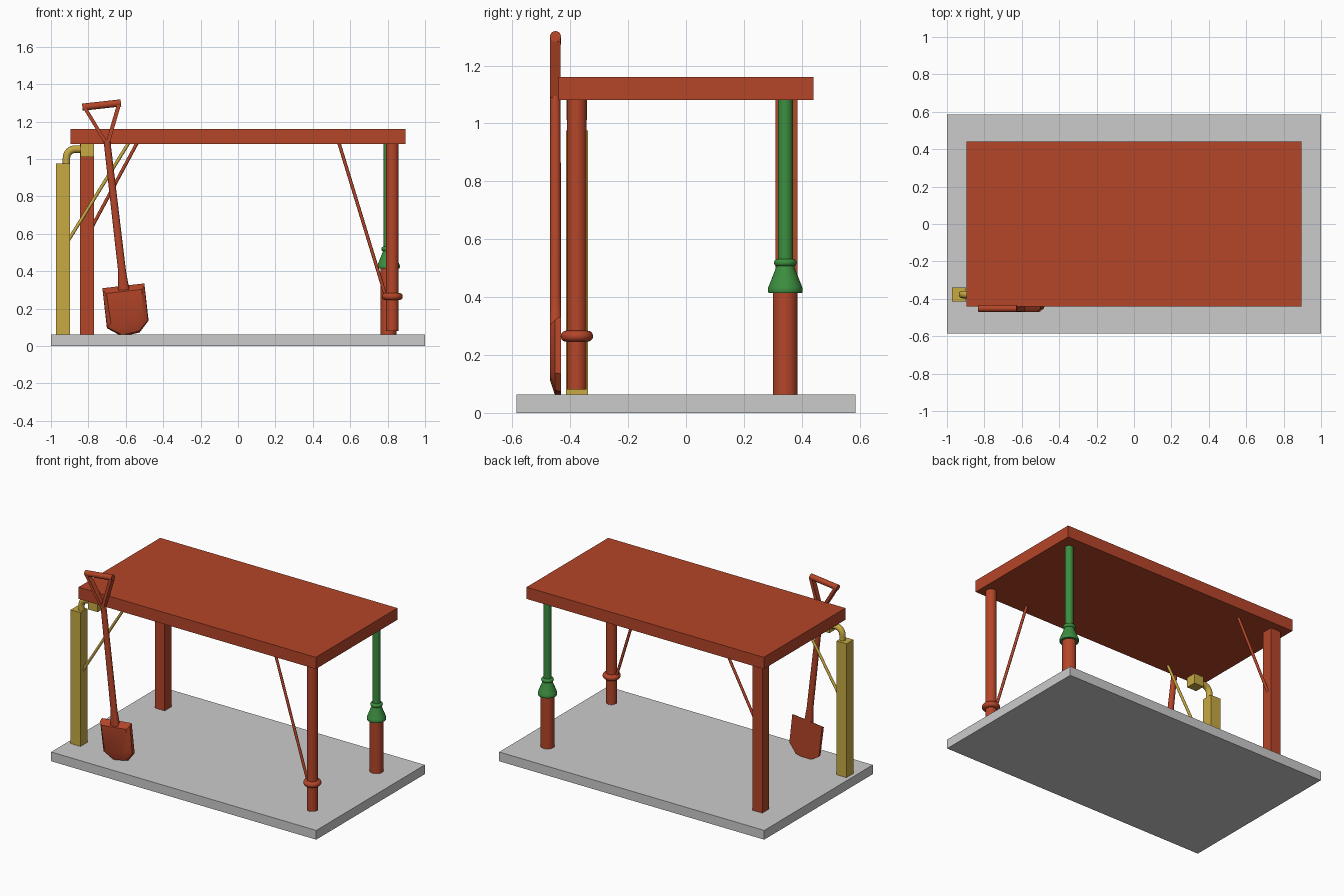
import bpy, bmesh, math
from mathutils import Vector

if "Cube" in bpy.data.objects:
    bpy.data.objects.remove(bpy.data.objects["Cube"])


def material(name, rgb):
    m = bpy.data.materials.new(name)
    m.diffuse_color = (*rgb, 1)
    m.use_nodes = True
    m.node_tree.nodes["Principled BSDF"].inputs["Base Color"].default_value = m.diffuse_color
    return m


RED = material("red", (0.46, 0.06, 0.022))
GREEN = material("green", (0.045, 0.27, 0.05))
YELLOW = material("yellow", (0.57, 0.40, 0.055))


def add(name, bm, mat=None, smooth=False):
    bmesh.ops.recalc_face_normals(bm, faces=bm.faces)
    me = bpy.data.meshes.new(name)
    bm.to_mesh(me)
    bm.free()
    ob = bpy.data.objects.new(name, me)
    bpy.context.collection.objects.link(ob)
    if mat:
        me.materials.append(mat)
    if smooth:
        bpy.ops.object.select_all(action='DESELECT')
        ob.select_set(True)
        bpy.context.view_layer.objects.active = ob
        bpy.ops.object.shade_smooth_by_angle(angle=math.radians(35))
    return ob


def box(name, lo, hi, mat=None):
    bm = bmesh.new()
    bmesh.ops.create_cube(bm, size=1)
    for v in bm.verts:
        v.co = [l + (c + 0.5) * (h - l) for l, h, c in zip(lo, hi, v.co)]
    return add(name, bm, mat)


def skin(bm, rings):
    """Join equal point rings into a capped solid."""
    vs = [[bm.verts.new(p) for p in r] for r in rings]
    n = len(vs[0])
    for a, b in zip(vs, vs[1:]):
        for i in range(n):
            bm.faces.new((a[i], a[(i + 1) % n], b[(i + 1) % n], b[i]))
    bm.faces.new(vs[0])
    bm.faces.new(vs[-1])


def lathe(name, x, y, profile, mat, n=32):
    bm = bmesh.new()
    skin(bm, [[(x + r * math.cos(2 * math.pi * i / n), y + r * math.sin(2 * math.pi * i / n), z)
               for i in range(n)] for r, z in profile])
    return add(name, bm, mat, True)


def tube(name, pts, radii, mat, n=20):
    """Round tube along a path lying in an xz plane."""
    pts = [Vector(p) for p in pts]
    side, rings = Vector((0, 1, 0)), []
    for i, p in enumerate(pts):
        t = (pts[min(i + 1, len(pts) - 1)] - pts[max(i - 1, 0)]).normalized()
        w = t.cross(side)
        rings.append([p + radii[i] * (side * math.cos(2 * math.pi * k / n) + w * math.sin(2 * math.pi * k / n))
                      for k in range(n)])
    bm = bmesh.new()
    skin(bm, rings)
    return add(name, bm, mat, True)


def ring_profile(R, r, z, n=12):
    """Half-round collar outline."""
    return [(R + r * math.sin(math.pi * i / n), z - r * math.cos(math.pi * i / n)) for i in range(n + 1)]


# Ground slab and table top
box("ground_slab", (-1, -0.585, 0), (1, 0.585, 0.063))
box("table_top", (-0.895, -0.44, 1.08), (0.895, 0.44, 1.16), RED)

# Square back left leg with brace
box("back_left_leg", (-0.845, 0.31, 0.063), (-0.77, 0.385, 1.08), RED)
tube("back_left_brace", [(-0.78, 0.348, 0.638), (-0.54, 0.348, 1.085)], [0.009] * 2, RED, 12)

# Yellow front left post, elbow pipe, bracket and brace
Y = -0.377
box("front_left_post", (-0.973, Y - 0.038, 0.063), (-0.898, Y + 0.038, 0.975), YELLOW)
bend = [(-0.87 - 0.047 * math.cos(a), Y, 1.006 + 0.047 * math.sin(a))
        for a in [math.pi / 2 * i / 8 for i in range(9)]]
tube("elbow_pipe", [(-0.917, Y, 0.97)] + bend + [(-0.83, Y, 1.053)], [0.02] * 11, YELLOW)
box("elbow_bracket", (-0.842, Y - 0.035, 1.012), (-0.77, Y + 0.035, 1.08), YELLOW)
tube("front_left_brace", [(-0.91, Y, 0.56), (-0.585, Y, 1.085)], [0.009] * 2, YELLOW, 12)

# Round front right leg with collar and brace
lathe("front_right_leg", 0.825, Y, [(0.034, 0.08), (0.034, 1.08)], RED)
lathe("front_right_collar", 0.825, Y, [(0.03, 0.246)] + ring_profile(0.037, 0.019, 0.265) + [(0.03, 0.284)], RED)
tube("front_right_brace", [(0.54, Y, 1.085), (0.79, Y, 0.265)], [0.009] * 2, RED, 12)

# Back right leg: red foot, green flared socket, collar and pole
lathe("back_right_foot", 0.805, 0.343, [(0.043, 0.063), (0.043, 0.425)], RED)
lathe("back_right_socket", 0.805, 0.343,
      [(0.058, 0.415), (0.06, 0.42), (0.06, 0.43), (0.057, 0.438), (0.034, 0.497), (0.03, 0.51)], GREEN)
lathe("back_right_collar", 0.805, 0.343, [(0.02, 0.506)] + ring_profile(0.026, 0.013, 0.519) + [(0.02, 0.532)], GREEN)
lathe("back_right_pole", 0.805, 0.343, [(0.026, 0.5), (0.026, 1.08)], GREEN)

# Shovel shaft and grip
S = -0.451
tube("shovel_shaft", [(-0.701, S, 1.10), (-0.62, S, 0.40), (-0.611, S, 0.30)], [0.018, 0.021, 0.03], RED)
# flatten the socket so it stays as deep as the shaft
for v in bpy.data.objects["shovel_shaft"].data.vertices:
    v.co.y = max(S - 0.019, min(S + 0.019, v.co.y))
tube("shovel_grip", [(-0.832, S, 1.277), (-0.626, S, 1.287 + 0.013)][:2], [0.019] * 2, RED)

# Flat fork struts between shaft and grip
for side, base, tip in (("left", (-0.708, 1.09), (-0.818, 1.272)), ("right", (-0.695, 1.09), (-0.637, 1.29))):
    bm = bmesh.new()
    skin(bm, [[(x + dx, S + dy, z) for dx, dy in ((-0.011, -0.018), (0.011, -0.018), (0.011, 0.018), (-0.011, 0.018))]
              for x, z in (base, tip)])
    add("shovel_fork_" + side, bm, RED)

# Shovel blade: flat back, front face drawn in at the rim, tilted with the shaft
back = [(-0.113, 0), (0.113, 0), (0.113, -0.2), (0.058, -0.258), (-0.038, -0.268), (-0.113, -0.215)]
front = [(-0.095, -0.03), (0.095, -0.03), (0.088, -0.18), (0.04, -0.20), (-0.04, -0.205), (-0.088, -0.19)]
mid = [(-0.113, -0.012), (0.113, -0.012), (0.11, -0.198), (0.055, -0.25), (-0.036, -0.26), (-0.11, -0.212)]
tilt = math.radians(6.5)
c, s = math.cos(tilt), math.sin(tilt)
bm = bmesh.new()
skin(bm, [[(-0.613 + u * c - w * s, y, 0.322 + u * s + w * c) for u, w in outline]
          for outline, y in ((back, -0.431), (mid, -0.452), (front, -0.47))])
add("shovel_blade", bm, RED, True)
